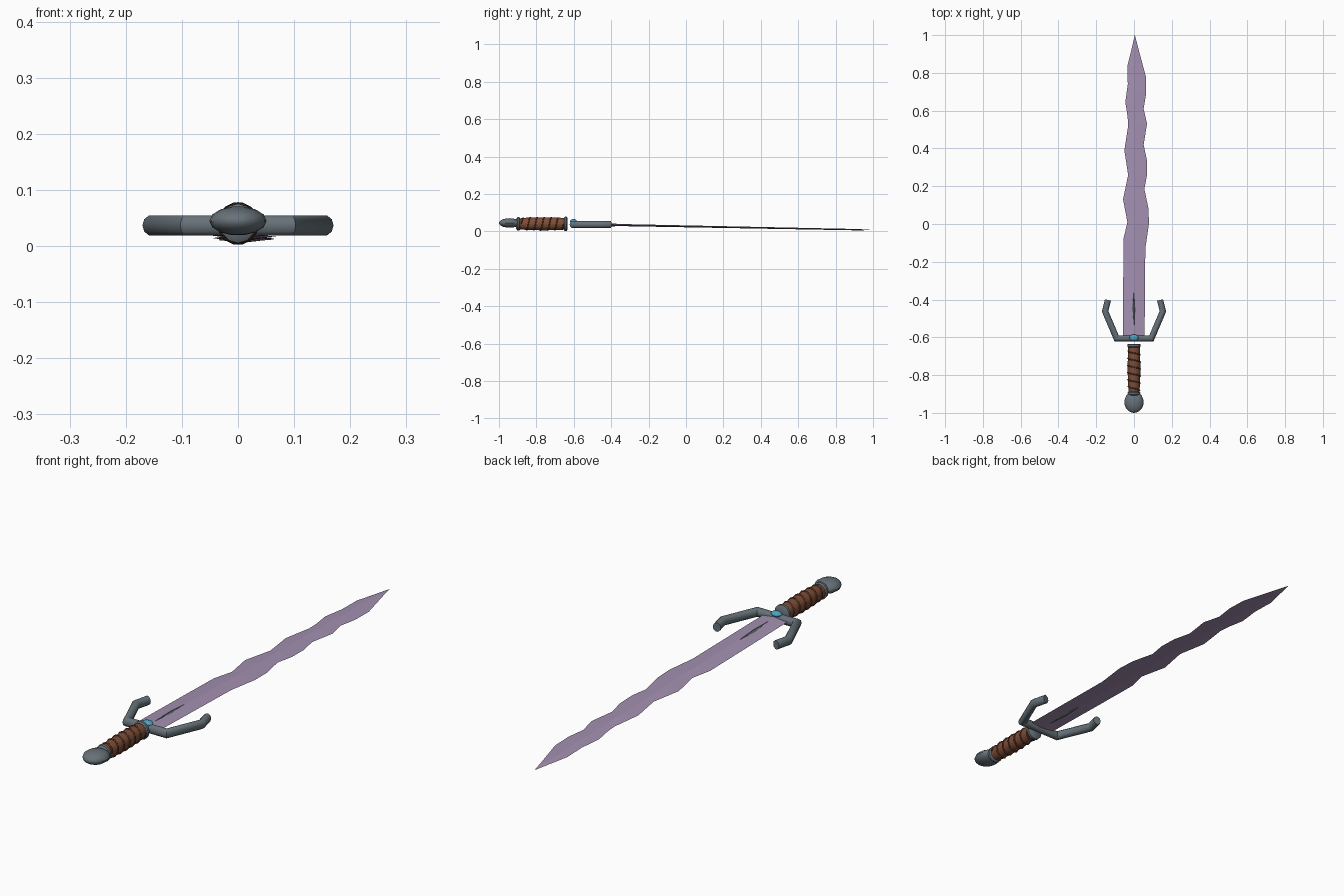
import bpy, bmesh, math
from mathutils import Vector

if "Cube" in bpy.data.objects:
    bpy.data.objects.remove(bpy.data.objects["Cube"])


def mat(name, rgb):
    m = bpy.data.materials.new(name)
    m.diffuse_color = (*rgb, 1)
    m.use_nodes = True
    m.node_tree.nodes["Principled BSDF"].inputs["Base Color"].default_value = m.diffuse_color
    return m


STEEL = mat("grey steel", (0.135, 0.168, 0.19))
BLADE = mat("lilac metal", (0.37, 0.28, 0.44))
LEATHER = mat("brown leather", (0.21, 0.075, 0.038))
CORD = mat("dark brown cord", (0.12, 0.042, 0.022))
GEM = mat("cyan gem", (0.07, 0.37, 0.54))
INLAY = mat("dark grey inlay", (0.09, 0.115, 0.115))


def loft(name, rings, material, smooth=None):
    """Skin a list of equal-length point rings and close the ends."""
    bm = bmesh.new()
    rows = [[bm.verts.new(p) for p in r] for r in rings]
    n = len(rows[0])
    for a, b in zip(rows, rows[1:]):
        for i in range(n):
            j = (i + 1) % n
            bm.faces.new((a[i], a[j], b[j], b[i]))
    bm.faces.new(rows[0])
    bm.faces.new(rows[-1])
    bmesh.ops.remove_doubles(bm, verts=bm.verts, dist=1e-5)
    bmesh.ops.recalc_face_normals(bm, faces=bm.faces)
    me = bpy.data.meshes.new(name)
    bm.to_mesh(me)
    bm.free()
    me.materials.append(material)
    ob = bpy.data.objects.new(name, me)
    bpy.context.collection.objects.link(ob)
    if smooth:
        bpy.ops.object.select_all(action='DESELECT')
        ob.select_set(True)
        bpy.context.view_layer.objects.active = ob
        bpy.ops.object.shade_smooth_by_angle(angle=math.radians(smooth))
    return ob


def turned(name, profile, material, zc, xs=1.0, zs=1.0, sides=12, smooth=40):
    """Profile of (y, radius) turned around the sword's long axis."""
    rings = [[(r * xs * math.cos(2 * math.pi * i / sides), y,
               zc + r * zs * math.sin(2 * math.pi * i / sides))
              for i in range(sides)] for y, r in profile]
    return loft(name, rings, material, smooth)


def interp(pts, y):
    for (y0, x0), (y1, x1) in zip(pts, pts[1:]):
        if y0 <= y <= y1:
            return x0 + (x1 - x0) * (y - y0) / (y1 - y0)
    return pts[-1][1]


def blade_z(y):
    return 0.027 - 0.0195 * y


# wavy blade: left and right edges, diamond section, slight droop to the tip
left = [(-0.60, -0.057), (-0.30, -0.057), (-0.08, -0.056), (0.01, -0.035), (0.13, -0.058),
        (0.26, -0.031), (0.39, -0.051), (0.52, -0.031), (0.57, -0.034), (0.645, -0.046),
        (0.74, -0.033), (0.84, -0.034), (1.0, 0.005)]
right = [(-0.60, 0.056), (-0.13, 0.060), (0.0, 0.079), (0.08, 0.077), (0.185, 0.055),
         (0.26, 0.069), (0.34, 0.068), (0.42, 0.051), (0.53, 0.069), (0.61, 0.051),
         (0.69, 0.064), (0.78, 0.063), (0.925, 0.024), (1.0, 0.005)]
rings = []
for y in sorted({p[0] for p in left + right}):
    z = blade_z(y)
    h = 0 if y == 1.0 else 0.006 - 0.0025 * (y + 0.6) / 1.6
    rings.append([(interp(left, y), y, z), (0.004, y, z + h),
                  (interp(right, y), y, z), (0.004, y, z - h)])
loft("blade", rings, BLADE)

# slim lozenge inlay showing on both blade faces
rings = []
for y, w in ((-0.55, 0), (-0.49, 0.012), (-0.45, 0.018), (-0.41, 0.012), (-0.36, 0)):
    z, h = blade_z(y), 0.006 + w * 0.2
    rings.append([(-w, y, z), (0, y, z + h), (w, y, z), (0, y, z - h)])
loft("blade_inlay", rings, INLAY)

# crossguard: mitred bent bar
half = [(0.092, -0.606), (0.153, -0.462), (0.138, -0.402)]
path = [Vector((-x, y)) for x, y in reversed(half)] + [Vector(p) for p in half]
rings = []
for i, p in enumerate(path):
    d0 = (p - path[max(i - 1, 0)]).normalized()
    d1 = (path[min(i + 1, len(path) - 1)] - p).normalized()
    d = (d0 + d1).normalized()
    n = Vector((-d.y, d.x)) / max(d.dot(d1 if d1.length else d0), 0.5)
    rings.append([(p.x + n.x * 0.0165 * math.cos(a), p.y + n.y * 0.0165 * math.cos(a),
                   0.037 + 0.019 * math.sin(a))
                  for a in (2 * math.pi * k / 10 for k in range(10))])
loft("crossguard", rings, STEEL, 40)

# gem on the guard
dome = [(-0.602 - 0.018 * math.cos(math.pi * k / 8), math.sin(math.pi * k / 8)) for k in range(9)]
turned("guard_gem", dome, GEM, 0.055, 0.024, 0.011)

# grip with collars at both ends
GZ = 0.0405
turned("grip", [(-0.89, 0.029), (-0.85, 0.033), (-0.76, 0.035), (-0.68, 0.033), (-0.645, 0.031)],
       LEATHER, GZ, 0.97)
turned("upper_collar", [(-0.653, 0.033), (-0.648, 0.038), (-0.638, 0.038), (-0.634, 0.032)],
       STEEL, GZ, 0.93)
turned("lower_collar", [(-0.908, 0.026), (-0.902, 0.035), (-0.892, 0.036), (-0.887, 0.030)],
       STEEL, GZ, 0.93)

# spiral cord wrapped round the grip
cu = bpy.data.curves.new("grip_cord", 'CURVE')
cu.dimensions = '3D'
cu.bevel_depth = 0.0035
cu.bevel_resolution = 1
cu.use_fill_caps = True
sp = cu.splines.new('POLY')
N, TURNS = 84, 6
sp.points.add(N)
for k in range(N + 1):
    t = k / N
    a = 2 * math.pi * TURNS * t
    r = 0.031 + 0.004 * math.sin(math.pi * t)
    sp.points[k].co = (r * 0.97 * math.cos(a), -0.88 + 0.225 * t, GZ + r * math.sin(a), 1)
cu.materials.append(CORD)
cord = bpy.data.objects.new("grip_cord", cu)
bpy.context.collection.objects.link(cord)
bpy.ops.object.select_all(action='DESELECT')
cord.select_set(True)
bpy.context.view_layer.objects.active = cord
bpy.ops.object.convert(target='MESH')

# flattened ball pommel
ball = [(-0.943 - 0.057 * math.cos(math.pi * k / 10), math.sin(math.pi * k / 10)) for k in range(11)]
turned("pommel", ball, STEEL, 0.045, 0.051, 0.026, 14)
